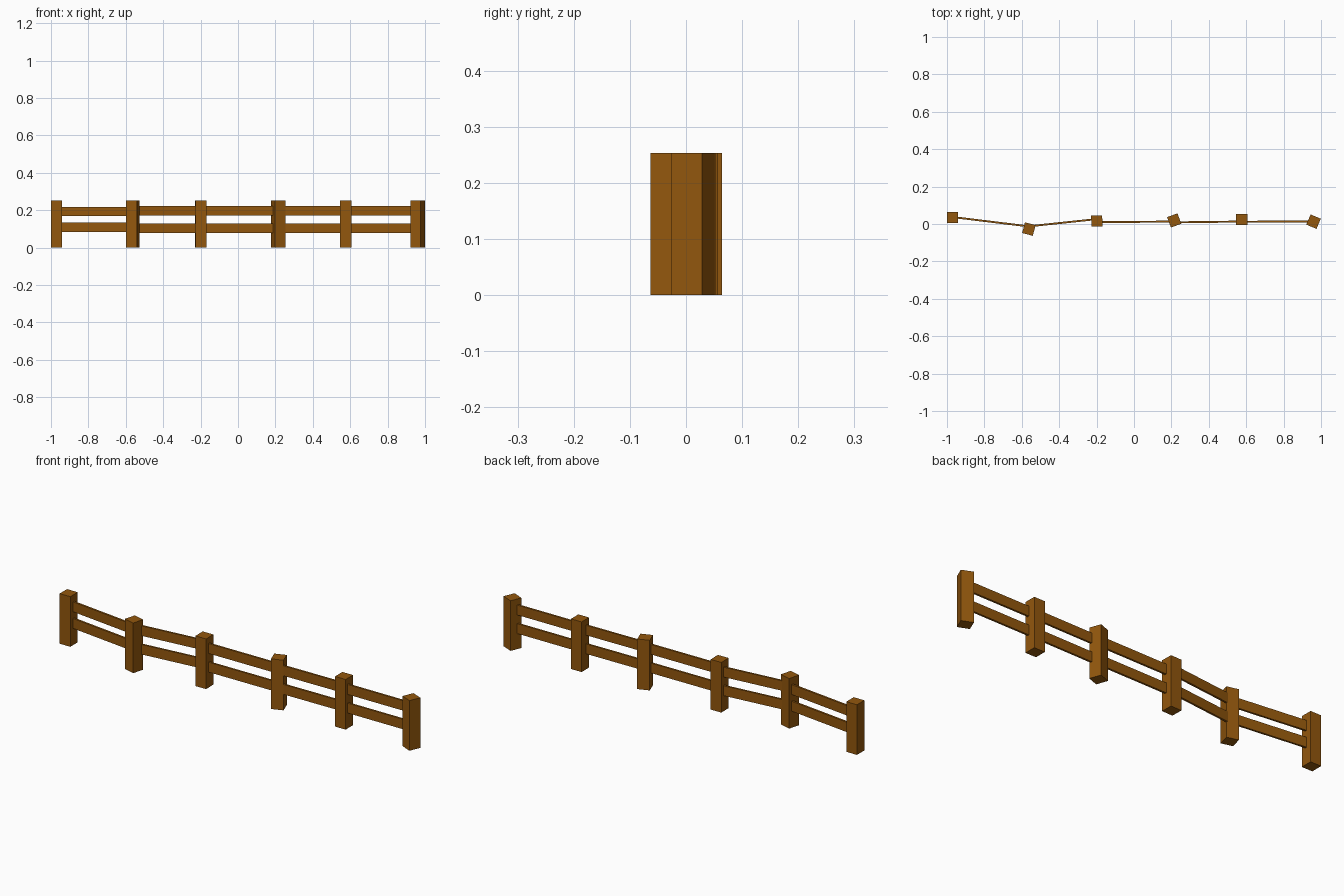
import bpy
from math import radians, atan2, hypot

if "Cube" in bpy.data.objects:
    bpy.data.objects.remove(bpy.data.objects["Cube"])

wood = bpy.data.materials.new("wood")
wood.diffuse_color = (0.29, 0.095, 0.004, 1)
wood.use_nodes = True
wood.node_tree.nodes["Principled BSDF"].inputs["Base Color"].default_value = wood.diffuse_color


def box(name, loc, size, rot_z=0.0):
    bpy.ops.mesh.primitive_cube_add(size=1, location=loc, rotation=(0, 0, rot_z))
    ob = bpy.context.object
    ob.name = name
    ob.scale = size
    bpy.ops.object.transform_apply(location=False, rotation=False, scale=True)
    ob.data.materials.append(wood)
    return ob


# Square posts: x, y, turn in degrees
HEIGHT, SIDE = 0.253, 0.059
posts = [(-0.97, 0.035, 0), (-0.562, -0.027, -15), (-0.199, 0.016, 1),
         (0.215, 0.019, 20), (0.576, 0.023, 0), (0.96, 0.0125, -23)]
for i, (x, y, turn) in enumerate(posts):
    box(f"post_{i + 1}", (x, y, HEIGHT / 2), (SIDE, SIDE, HEIGHT), radians(turn))

# Thin rails: start and end just inside the posts, then lower and upper centre heights
rails = [((-0.945, 0.034), (-0.585, -0.010), 0.109, 0.193),
         ((-0.540, -0.010), (-0.220, 0.024), 0.104, 0.198),
         ((-0.178, 0.010), (0.195, 0.013), 0.104, 0.198),
         ((0.235, 0.009), (0.555, 0.013), 0.104, 0.198),
         ((0.597, 0.012), (0.940, 0.014), 0.104, 0.198)]
for i, (a, b, low, high) in enumerate(rails):
    dx, dy = b[0] - a[0], b[1] - a[1]
    for label, z in (("lower", low), ("upper", high)):
        box(f"{label}_rail_{i + 1}", ((a[0] + b[0]) / 2, (a[1] + b[1]) / 2, z),
            (hypot(dx, dy), 0.01, 0.05), atan2(dy, dx))
